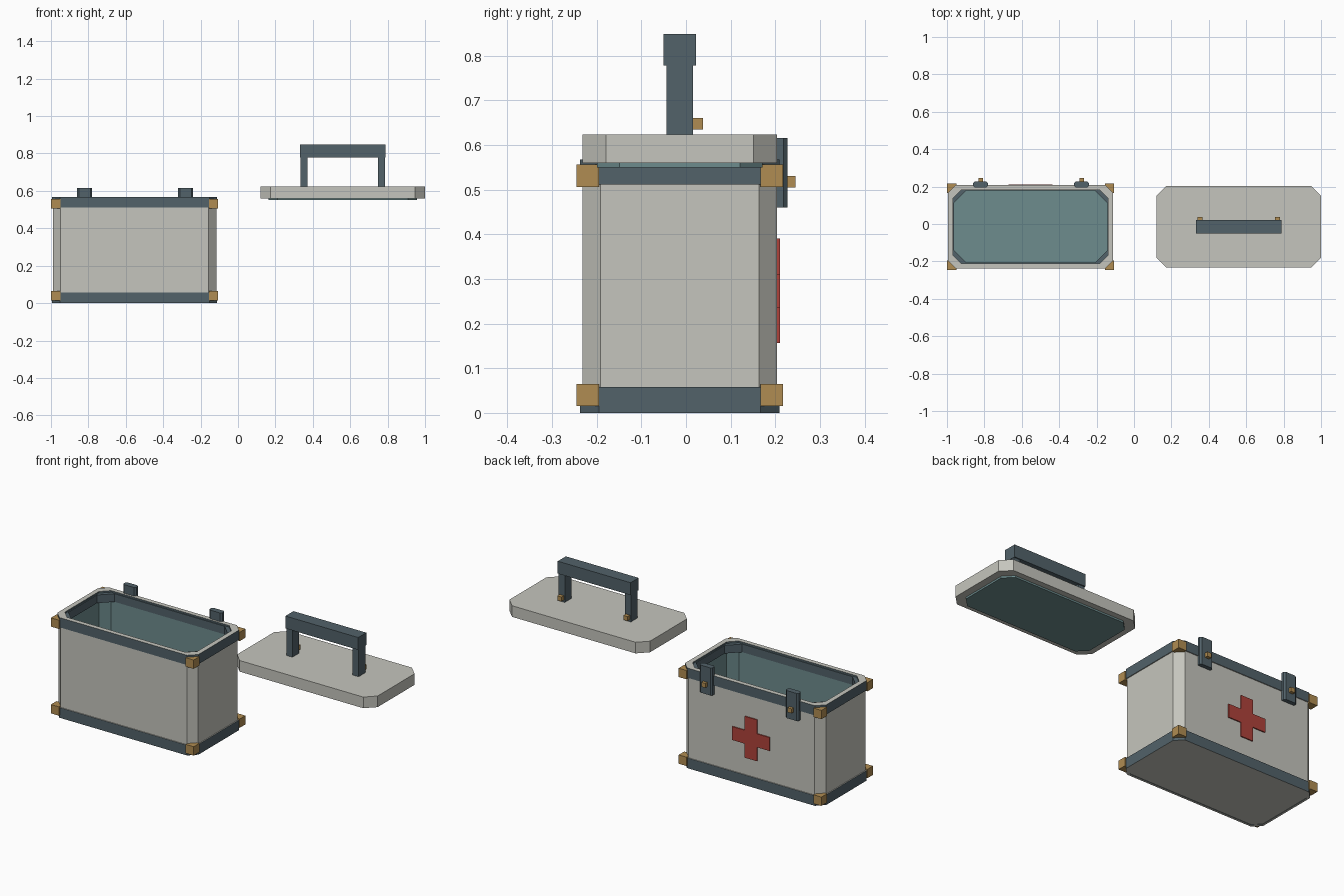
import bpy, bmesh

if "Cube" in bpy.data.objects:
    bpy.data.objects.remove(bpy.data.objects["Cube"])


def material(name, rgb):
    m = bpy.data.materials.new(name)
    m.diffuse_color = (*rgb, 1)
    m.use_nodes = True
    m.node_tree.nodes["Principled BSDF"].inputs["Base Color"].default_value = m.diffuse_color
    return m


GREY = material("pale grey", (0.56, 0.56, 0.51))
SLATE = material("dark slate", (0.084, 0.122, 0.143))
TEAL = material("teal lining", (0.155, 0.264, 0.27))
BRASS = material("brass", (0.434, 0.264, 0.084))
RED = material("red", (0.43, 0.055, 0.043))

CX, CY = -0.553, -0.014      # centre of the case
LX = 0.56                    # centre of the lid


def octagon(cx, cy, hx, hy, c):
    """Chamfered rectangle, counter-clockwise."""
    pts = [(hx - c, -hy), (hx, c - hy), (hx, hy - c), (hx - c, hy),
           (c - hx, hy), (-hx, hy - c), (-hx, c - hy), (c - hx, -hy)]
    return [(cx + x, cy + y) for x, y in pts]


def loft(name, loops, mats, closed=False):
    """Join (outline, z) loops; mats gives one material per strip.
    Open lofts get end caps with the first and last material."""
    slots = list(dict.fromkeys(mats))
    bm = bmesh.new()
    rings = [[bm.verts.new((x, y, z)) for x, y in pts] for pts, z in loops]
    pairs = list(zip(rings, rings[1:] + rings[:1] if closed else rings[1:]))
    for (a, b), mat in zip(pairs, mats):
        for i in range(len(a)):
            j = (i + 1) % len(a)
            bm.faces.new((a[i], a[j], b[j], b[i])).material_index = slots.index(mat)
    if not closed:
        bm.faces.new(rings[0][::-1]).material_index = slots.index(mats[0])
        bm.faces.new(rings[-1]).material_index = slots.index(mats[-1])
    bmesh.ops.recalc_face_normals(bm, faces=bm.faces)
    me = bpy.data.meshes.new(name)
    bm.to_mesh(me)
    bm.free()
    for m in slots:
        me.materials.append(m)
    ob = bpy.data.objects.new(name, me)
    bpy.context.collection.objects.link(ob)
    return ob


def box(name, x0, x1, y0, y1, z0, z1, mat):
    pts = [(x0, y0), (x1, y0), (x1, y1), (x0, y1)]
    return loft(name, [(pts, z0), (pts, z1)], [mat])


# Case: grey shell with a teal cavity
outer = octagon(CX, CY, 0.437, 0.218, 0.041)
inner = octagon(CX, CY, 0.415, 0.197, 0.045)
loft("case_body", [(outer, 0.002), (outer, 0.56), (inner, 0.56), (inner, 0.03)],
     [GREY, GREY, TEAL])

# Slate bands around the base and the rim, with grey horizontal faces
band = octagon(CX, CY, 0.442, 0.223, 0.042)
for name, z0, z1 in (("base_band", 0.0, 0.058), ("rim_band", 0.512, 0.567)):
    hole = inner if z0 > 0.1 else octagon(CX, CY, 0.43, 0.21, 0.041)
    loft(name, [(band, z0), (band, z1), (hole, z1), (hole, z0)],
         [SLATE, GREY, SLATE, GREY], closed=True)

# Inner lip below the rim, thicker in the corners
lip_out = octagon(CX, CY, 0.416, 0.198, 0.045)
lip_in = octagon(CX, CY, 0.410, 0.192, 0.065)
loft("inner_lip", [(lip_out, 0.512), (lip_out, 0.558), (lip_in, 0.558), (lip_in, 0.512)],
     [SLATE] * 4, closed=True)

# Brass corner blocks
for sx in (-1, 1):
    for sy in (-1, 1):
        for z in (0.04, 0.531):
            x, y = CX + sx * 0.422, CY + sy * 0.206
            box("corner_block", x - 0.025, x + 0.025, y - 0.025, y + 0.025,
                z - 0.025, z + 0.025, BRASS)

# Latches with brass pins on the back
for x in (-0.82, -0.28):
    plate = octagon(x, 0.211, 0.04, 0.016, 0.009)
    loft("latch", [(plate, 0.46), (plate, 0.616)], [SLATE])
    box("latch_pin", x - 0.0125, x + 0.0125, 0.22, 0.245, 0.505, 0.53, BRASS)

# Red cross plate on the back: twelve-sided outline
a, b = 0.038, 0.117
cross = [(-a, -b), (a, -b), (a, -a), (b, -a), (b, a), (a, a),
         (a, b), (-a, b), (-a, a), (-b, a), (-b, -a), (-a, -a)]
plate = loft("cross_plate", [(cross, 0.0), (cross, 0.008)], [RED])
plate.rotation_euler = (-1.5707963, 0, 0)
plate.location = (CX, 0.202, 0.273)

# Lid with a teal lining plate
lid = octagon(LX, CY, 0.44, 0.218, 0.053)
lining = octagon(LX, CY, 0.398, 0.185, 0.05)
loft("lid", [(lid, 0.56), (lid, 0.623)], [GREY])
loft("lid_lining", [(lining, 0.55), (lining, 0.561)], [TEAL])

# Carrying handle with brass fasteners
box("handle_grip", LX - 0.228, LX + 0.228, CY - 0.036, CY + 0.036, 0.778, 0.848, SLATE)
for s in (-1, 1):
    x = LX + s * 0.207
    box("handle_post", x - 0.019, x + 0.019, CY - 0.03, CY + 0.03, 0.62, 0.785, SLATE)
    box("handle_fastener", x - 0.0125, x + 0.0125, 0.012, 0.038, 0.635, 0.66, BRASS)
